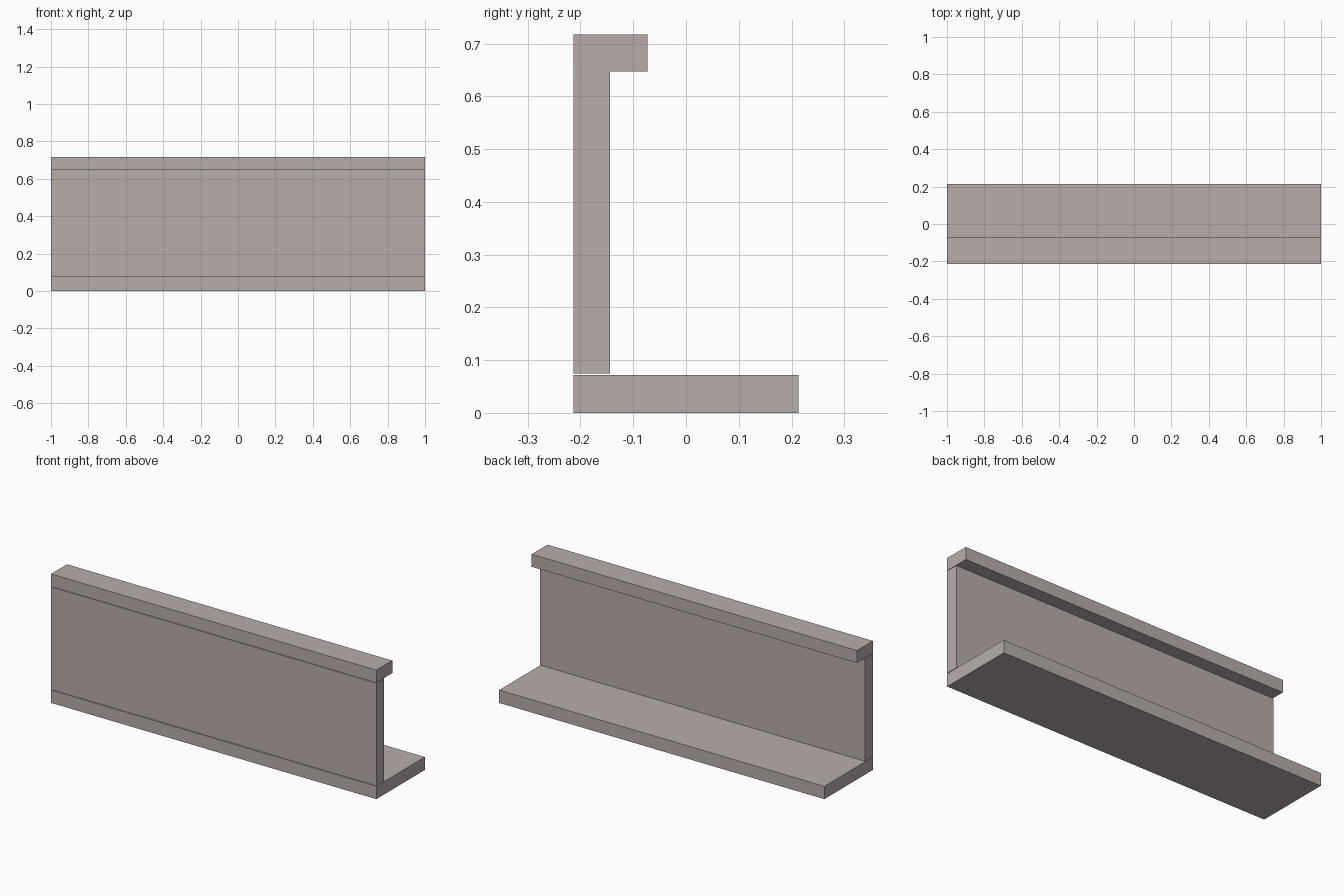
import bpy

if "Cube" in bpy.data.objects:
    bpy.data.objects.remove(bpy.data.objects["Cube"])

# Single warm grey finish
mat = bpy.data.materials.new("warm grey")
mat.diffuse_color = (0.48, 0.42, 0.41, 1.0)
mat.use_nodes = True
mat.node_tree.nodes["Principled BSDF"].inputs["Base Color"].default_value = mat.diffuse_color

LENGTH = 2.0


def board(name, y0, y1, z0, z1):
    """Full-length rectangular board spanning the given y and z range."""
    bpy.ops.mesh.primitive_cube_add(size=1, location=(0, (y0 + y1) / 2, (z0 + z1) / 2))
    ob = bpy.context.object
    ob.name = name
    ob.scale = (LENGTH, y1 - y0, z1 - z0)
    bpy.ops.object.transform_apply(location=False, rotation=False, scale=True)
    ob.data.materials.append(mat)
    return ob


# Wide base, upright panel and narrow top rail, with hairline joints between
FRONT = -0.213
board("base_board", FRONT, 0.213, 0.0, 0.0715)
board("upright_panel", FRONT, -0.144, 0.0745, 0.645)
board("top_rail", FRONT, -0.073, 0.6475, 0.717)
